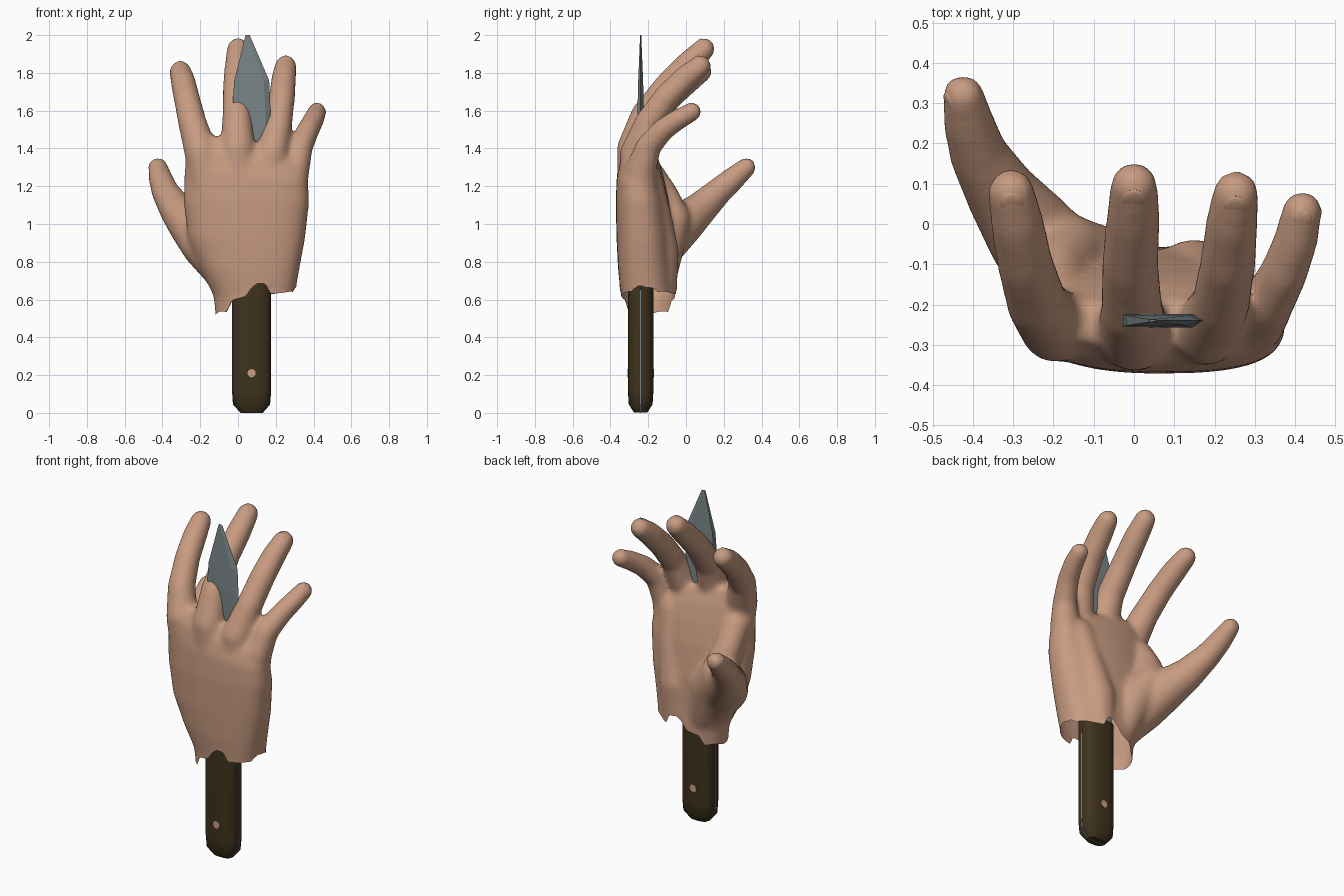
import bpy, bmesh, math
from mathutils import Vector, Matrix

cube = bpy.data.objects.get("Cube")
if cube:
    bpy.data.objects.remove(cube)


def material(name, rgb, rough=0.6):
    m = bpy.data.materials.new(name)
    m.use_nodes = True
    m.diffuse_color = (*rgb, 1)
    node = next(n for n in m.node_tree.nodes if n.type == 'BSDF_PRINCIPLED')
    node.inputs["Base Color"].default_value = (*rgb, 1)
    node.inputs["Roughness"].default_value = rough
    return m


SKIN = material("skin", (0.58, 0.33, 0.22))
WOOD = material("dark_wood", (0.05, 0.033, 0.012))
STEEL = material("blade_steel", (0.19, 0.23, 0.24))
RIVET = material("rivet_copper", (0.58, 0.34, 0.23))
SOFTENING = 0.012  # extra limb radius lost again when the hand is softened


def make(name, bm, mat, smooth=True):
    bmesh.ops.recalc_face_normals(bm, faces=bm.faces)
    me = bpy.data.meshes.new(name)
    bm.to_mesh(me)
    bm.free()
    ob = bpy.data.objects.new(name, me)
    bpy.context.collection.objects.link(ob)
    me.materials.append(mat)
    if smooth:
        shade(ob)
    return ob


def shade(ob):
    bpy.ops.object.select_all(action='DESELECT')
    ob.select_set(True)
    bpy.context.view_layer.objects.active = ob
    bpy.ops.object.shade_smooth_by_angle(angle=math.radians(40))


def bridge(bm, rings):
    """Skin a list of equal point rings and cap both ends."""
    rows = [[bm.verts.new(p) for p in r] for r in rings]
    n = len(rows[0])
    for a, b in zip(rows, rows[1:]):
        for i in range(n):
            j = (i + 1) % n
            bm.faces.new((a[i], a[j], b[j], b[i]))
    bm.faces.new(rows[0][::-1])
    bm.faces.new(rows[-1])


def oval(z, x0, x1, y0, y1, power, corner, slope=0, n=32):
    """Superellipse ring; the front left quarter has its own corner power."""
    pts = []
    for i in range(n):
        c, s = math.cos(math.tau * i / n), math.sin(math.tau * i / n)
        p = corner if c > 0 > s else power
        u = math.copysign(abs(c) ** (2 / p), c)
        v = math.copysign(abs(s) ** (2 / p), s)
        x = (x0 + x1) / 2 + u * (x1 - x0) / 2
        pts.append((x, (y0 + y1) / 2 + v * (y1 - y0) / 2, z - slope * x))
    return pts


def limb(bm, path):
    """Tapered round limb: points are (x, y, z, radius)."""
    for a, b in zip(path, path[1:]):
        a, b = Vector(a), Vector(b)
        steps = max(2, int((b - a).length / 0.018))
        for k in range(steps + 1):
            p = a.lerp(b, k / steps)
            bmesh.ops.create_icosphere(bm, subdivisions=3, radius=p.w + SOFTENING,
                                       matrix=Matrix.Translation(p.xyz))


# Hand volume: palm, fingers, thumb and the palm pads
hand = bmesh.new()
bridge(hand, [oval(*r[:5], 2.1, 3, r[5]) for r in (
    (0.42, -0.11, 0.29, -0.335, -0.06, 0),
    (0.62, -0.13, 0.30, -0.345, -0.055, 0),
    (0.76, -0.20, 0.325, -0.36, -0.06, 0),
    (0.92, -0.265, 0.355, -0.368, -0.065, 0),
    (1.12, -0.29, 0.378, -0.372, -0.09, 0),
    (1.26, -0.285, 0.37, -0.367, -0.12, .08),
    (1.36, -0.27, 0.335, -0.345, -0.15, .15),
    (1.44, -0.23, 0.27, -0.30, -0.19, .2))])
fingers = {
    "index": [(-0.15, -0.245, 1.1, .085), (-0.195, -0.255, 1.38, .078),
              (-0.24, -0.2, 1.53, .065), (-0.27, -0.1, 1.66, .059),
              (-0.29, 0.0, 1.75, .056), (-0.305, 0.08, 1.807, .047)],
    "middle": [(0.02, -0.255, 1.1, .095), (0.0, -0.275, 1.4, .08),
               (-0.005, -0.215, 1.575, .067), (-0.01, -0.1, 1.73, .06),
               (-0.002, 0.01, 1.845, .057), (0.0, 0.095, 1.927, .048)],
    "ring": [(0.14, -0.25, 1.1, .09), (0.18, -0.265, 1.37, .075),
             (0.215, -0.2, 1.535, .062), (0.233, -0.1, 1.675, .059),
             (0.243, 0.0, 1.775, .055), (0.253, 0.075, 1.837, .047)],
    "little": [(0.25, -0.235, 1.05, .085), (0.295, -0.24, 1.28, .072),
               (0.33, -0.2, 1.41, .056), (0.373, -0.12, 1.5, .049),
               (0.402, -0.04, 1.555, .045), (0.418, 0.032, 1.594, .04)],
    "thumb": [(-0.08, -0.18, 0.74, .085), (-0.175, -0.13, 0.89, .115),
              (-0.25, -0.03, 0.99, .105), (-0.325, 0.07, 1.075, .08),
              (-0.385, 0.17, 1.17, .062), (-0.41, 0.25, 1.24, .053),
              (-0.424, 0.32, 1.3, .041)]}
for path in fingers.values():
    limb(hand, path)
limb(hand, [(0.14, -0.14, 0.62, .08), (0.15, -0.14, 0.85, .092),
            (0.19, -0.175, 1.05, .085), (0.22, -0.22, 1.25, .08)])
limb(hand, [(-0.02, -0.15, 0.7, .085), (-0.09, -0.12, 0.9, .105),
            (-0.17, -0.07, 1.02, .085), (-0.2, -0.12, 1.15, .07),
            (-0.2, -0.2, 1.27, .07)])
hand = make("hand", hand, SKIN, False)
remesh = hand.modifiers.new("fuse", 'REMESH')
remesh.mode = 'VOXEL'
remesh.voxel_size = 0.012
soften = hand.modifiers.new("soften", 'SMOOTH')
soften.factor = 0.5
soften.iterations = 22
fused = bpy.data.meshes.new_from_object(
    hand.evaluated_get(bpy.context.evaluated_depsgraph_get()))
hand.modifiers.clear()
hand.data = fused

# Ragged open wrist
EDGE = [(-0.12, .53), (-0.06, .53), (-0.03, .595), (0.04, .62), (0.07, .665),
        (0.10, .69), (0.145, .69), (0.17, .635), (0.29, .635), (0.31, .68)]


def torn_edge(x, y):
    wobble = 0.008 * math.sin(38 * y)
    if x <= EDGE[0][0]:
        return EDGE[0][1] + wobble
    for (xa, za), (xb, zb) in zip(EDGE, EDGE[1:]):
        if x <= xb:
            return za + (zb - za) * (x - xa) / (xb - xa) + wobble
    return EDGE[-1][1] + wobble


bm = bmesh.new()
bm.from_mesh(fused)
low = [v for v in bm.verts if v.co.z < torn_edge(v.co.x, v.co.y)]
bmesh.ops.delete(bm, geom=low, context='VERTS')
for v in bm.verts:
    if v.is_boundary:
        v.co.z = torn_edge(v.co.x, v.co.y)
bm.to_mesh(fused)
bm.free()
if not fused.materials:
    fused.materials.append(SKIN)
shade(hand)

# Fingernails set into the outer side of each tip
for name, path in fingers.items():
    tip, prev = Vector(path[-1]), Vector(path[-2])
    along = (tip.xyz - prev.xyz).normalized()
    out = Vector((-0.9, -0.3, 0.3)) if name == "thumb" else Vector((0, -0.6, 1))
    out = (out - along * out.dot(along)).normalized()
    side = along.cross(out)
    place = tip.xyz + out * (tip.w - 0.002) - along * 0.006
    frame = Matrix((side, along, out)).transposed().to_4x4()
    nail = bmesh.new()
    bmesh.ops.create_uvsphere(
        nail, u_segments=20, v_segments=10, radius=1,
        matrix=Matrix.Translation(place) @ frame
        @ Matrix.Diagonal((tip.w * .65, tip.w * .75, .01, 1)))
    make(name + "_nail", nail, SKIN)

# Knife blade: thick spine on one side, ground edge on the other
blade = bmesh.new()
bridge(blade, [[(xl, -0.24 - t, z), (xm, -0.24 - t, z), (xr, -0.24, z),
                (xm, -0.24 + t, z), (xl, -0.24 + t, z)]
               for z, xl, xm, xr, t in (
                   (0.65, -0.03, 0.145, 0.175, .017),
                   (1.60, -0.03, 0.145, 0.172, .017),
                   (1.76, -0.02, 0.135, 0.165, .013),
                   (2.00, 0.04, 0.045, 0.062, .003))])
make("blade", blade, STEEL, False)

# Handle with chamfered butt, tang and rivet
handle = bmesh.new()
bridge(handle, [oval(*r, 2.8, 2.8, n=24) for r in (
    (0.001, 0.015, 0.13, -0.275, -0.205),
    (0.045, -0.025, 0.168, -0.303, -0.177),
    (0.12, -0.03, 0.174, -0.308, -0.172),
    (0.75, -0.03, 0.174, -0.308, -0.172))])
make("handle", handle, WOOD)

tang = bmesh.new()
bridge(tang, [[(x0, -0.243, z), (x1, -0.243, z), (x1, -0.237, z), (x0, -0.237, z)]
              for z, x0, x1 in ((0, 0.013, 0.132), (0.045, -0.027, 0.17),
                                (0.12, -0.032, 0.176), (0.65, -0.032, 0.176))])
make("tang", tang, STEEL, False)

rivet = bmesh.new()
bmesh.ops.create_cone(rivet, cap_ends=True, segments=12, radius1=0.022,
                      radius2=0.022, depth=0.142,
                      matrix=Matrix.Translation((0.072, -0.24, 0.21))
                      @ Matrix.Rotation(math.pi / 2, 4, 'X'))
make("rivet", rivet, RIVET)
